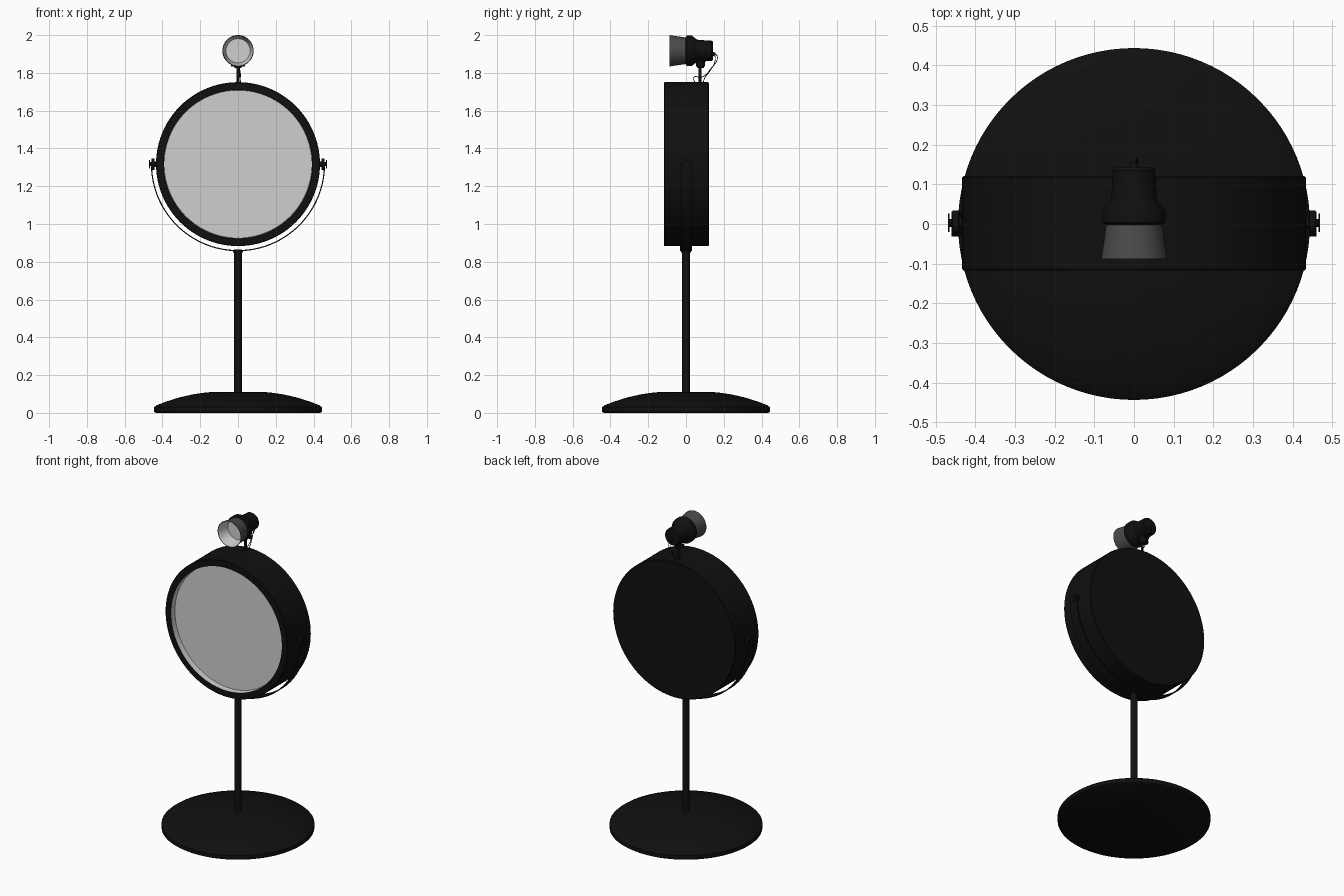
import bpy, bmesh, math
from mathutils import Vector

if "Cube" in bpy.data.objects:
    bpy.data.objects.remove(bpy.data.objects["Cube"])

def mat(name, v):
    m = bpy.data.materials.new(name)
    m.diffuse_color = (v, v, v, 1)
    m.use_nodes = True
    m.node_tree.nodes["Principled BSDF"].inputs["Base Color"].default_value = m.diffuse_color
    return m

BLACK = mat("matte_black", 0.005)
PALE = mat("pale_lens", 0.62)
GREY = mat("dark_grey", 0.07)

def finish(name, bm, mats, angle=35):
    bmesh.ops.recalc_face_normals(bm, faces=bm.faces)
    for f in bm.faces:
        f.smooth = True
    for e in bm.edges:
        if len(e.link_faces) == 2 and e.calc_face_angle(0) > math.radians(angle):
            e.smooth = False
    me = bpy.data.meshes.new(name)
    bm.to_mesh(me)
    bm.free()
    for m in mats:
        me.materials.append(m)
    ob = bpy.data.objects.new(name, me)
    bpy.context.collection.objects.link(ob)
    return ob

def lathe(name, profile, axis="Z", centre=(0, 0, 0), mats=(BLACK,), segs=64, seg_mats=None):
    """Revolve (radius, height) points about an axis; seg_mats gives a material per profile segment."""
    bm = bmesh.new()
    c = Vector(centre)
    def place(r, h, a):
        u, v = r * math.cos(a), r * math.sin(a)
        return c + Vector({"X": (h, u, v), "Y": (u, h, v), "Z": (u, v, h)}[axis])
    rings = []
    for r, h in profile:
        if r == 0:
            rings.append([bm.verts.new(place(0, h, 0))] * segs)
        else:
            rings.append([bm.verts.new(place(r, h, 2 * math.pi * i / segs)) for i in range(segs)])
    for k in range(len(rings) - 1):
        A, B = rings[k], rings[k + 1]
        for i in range(segs):
            j = (i + 1) % segs
            f = bm.faces.new(list(dict.fromkeys([A[i], A[j], B[j], B[i]])))
            if seg_mats:
                f.material_index = seg_mats[k]
    return finish(name, bm, mats)

def wire(name, pts, radius):
    cu = bpy.data.curves.new(name, "CURVE")
    cu.dimensions = "3D"
    cu.bevel_depth = radius
    cu.bevel_resolution = 2
    cu.resolution_u = 8
    sp = cu.splines.new("BEZIER")
    sp.bezier_points.add(len(pts) - 1)
    for p, co in zip(sp.bezier_points, pts):
        p.co = co
        p.handle_left_type = p.handle_right_type = "AUTO"
    cu.materials.append(BLACK)
    ob = bpy.data.objects.new(name, cu)
    bpy.context.collection.objects.link(ob)

CZ = 1.317  # drum centre height

# Domed foot and pole
lathe("base", [(0, 0), (0.435, 0), (0.444, 0.006), (0.444, 0.03), (0.432, 0.04), (0.38, 0.06),
               (0.31, 0.082), (0.24, 0.098), (0.17, 0.108), (0.13, 0.111), (0, 0.111)], segs=96)
lathe("pole", [(0, 0.1), (0.02, 0.1), (0.02, 0.866), (0, 0.866)], segs=32)

# Big lamp drum with recessed pale lens
lathe("drum", [(0, 0.121), (0.43, 0.121), (0.434, 0.117), (0.434, -0.113), (0.431, -0.117),
               (0.393, -0.117), (0.391, -0.08), (0, -0.08)],
      "Y", (0, 0, CZ), (BLACK, PALE), 96, [0, 0, 0, 0, 0, 1, 1])

# Half-round yoke strap
bm = bmesh.new()
rings = []
N = 64
for i in range(N + 1):
    a = math.pi + math.pi * i / N
    rings.append([bm.verts.new((r * math.cos(a), y, CZ + r * math.sin(a)))
                  for r, y in ((0.455, -0.031), (0.461, -0.031), (0.461, 0.031), (0.455, 0.031))])
for A, B in zip(rings, rings[1:]):
    for i in range(4):
        j = (i + 1) % 4
        bm.faces.new((A[i], A[j], B[j], B[i]))
bm.faces.new(rings[0])
bm.faces.new(rings[-1])
finish("yoke", bm, (BLACK,))
lathe("yoke_socket", [(0, 0.85), (0.026, 0.85), (0.026, 0.862), (0, 0.862)], segs=32)

# Pivots and thumb knobs on both sides
for s, side in ((-1, "left"), (1, "right")):
    prof = [(0, 0.42), (0.014, 0.42), (0.014, 0.441), (0.031, 0.443), (0.031, 0.458), (0.01, 0.459),
            (0.01, 0.465), (0.023, 0.465), (0.023, 0.47), (0, 0.47)]
    lathe("pivot_" + side, [(r, s * h) for r, h in prof], "X", (0, 0.003, CZ), segs=32)

# Small spotlight on top
LZ = 1.917
lathe("spot_stem", [(0, 1.74), (0.008, 1.74), (0.008, 1.84), (0, 1.84)], centre=(0, 0.075, 0), segs=24)
lathe("spot_mount", [(0, 1.825), (0.016, 1.825), (0.024, 1.838), (0.026, 1.88), (0, 1.89)],
      centre=(0, 0.077, 0), segs=32)
lathe("spot_swivel", [(0, -0.036), (0.012, -0.036), (0.012, 0.036), (0, 0.036)],
      "X", (0, 0.077, 1.845), segs=24)
lathe("spot_shade", [(0, 0), (0.070, 0), (0.083, -0.088), (0.080, -0.088), (0.064, -0.012), (0, -0.012)],
      "Y", (0, 0, LZ), (GREY, PALE), 48, [0, 0, 0, 1, 1])
lathe("spot_body", [(0, -0.004), (0.068, -0.004), (0.080, 0.004), (0.080, 0.03), (0.074, 0.04),
                    (0.060, 0.056), (0.057, 0.07), (0.054, 0.135), (0.048, 0.142), (0, 0.142)],
      "Y", (0, 0, LZ), segs=48)
lathe("cable_gland", [(0, 0.14), (0.012, 0.14), (0.007, 0.155), (0, 0.155)], "Y", (0, 0, 1.9), segs=16)

# Thin loose cables
wire("cable_a", [(0.004, 0.15, 1.9), (0.006, 0.165, 1.89), (0.008, 0.13, 1.82),
                 (0.01, 0.085, 1.778), (0.005, 0.04, 1.775), (0, 0.05, 1.745)], 0.002)
wire("cable_b", [(-0.004, 0.15, 1.9), (0.0, 0.155, 1.87), (0.012, 0.12, 1.80),
                 (0.015, 0.1, 1.775), (0.012, 0.09, 1.745)], 0.002)
